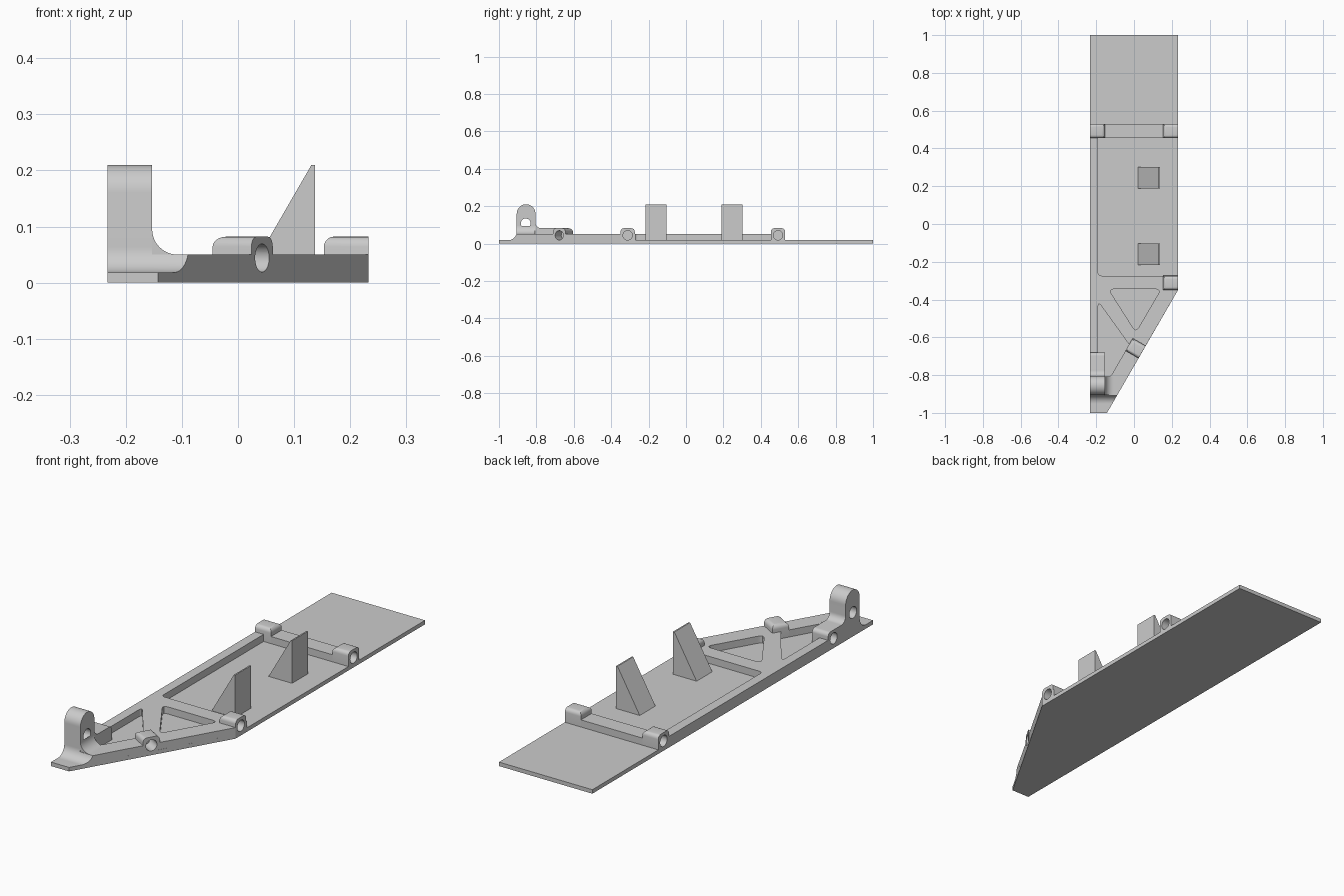
import bpy, bmesh
from math import radians, pi, cos, sin
from mathutils import Vector, Matrix

if "Cube" in bpy.data.objects:
    bpy.data.objects.remove(bpy.data.objects["Cube"])

HALF = 0.233      # half width of the plate
FLOOR = 0.018     # plate thickness
RIM = 0.05        # height of the raised frame
TOP = 0.082       # height of the bosses
HOLE_Z = 0.044

grey = bpy.data.materials.new("plain_grey")
grey.use_nodes = True
grey.diffuse_color = (0.6, 0.6, 0.6, 1)
grey.node_tree.nodes["Principled BSDF"].inputs["Base Color"].default_value = (0.6, 0.6, 0.6, 1)


def make(name, bm):
    bmesh.ops.recalc_face_normals(bm, faces=bm.faces)
    mesh = bpy.data.meshes.new(name)
    bm.to_mesh(mesh)
    bm.free()
    mesh.materials.append(grey)
    obj = bpy.data.objects.new(name, mesh)
    bpy.context.collection.objects.link(obj)
    return obj


def prism_mesh(points, low, high, axis):
    """Extrude a 2D outline along an axis: z takes (x, y), x takes (y, z), y takes (x, z)."""
    place = {"z": lambda a, b: (a, b, low), "x": lambda a, b: (low, a, b),
             "y": lambda a, b: (a, low, b)}[axis]
    bm = bmesh.new()
    face = bm.faces.new([bm.verts.new(place(*p)) for p in points])
    grown = bmesh.ops.extrude_face_region(bm, geom=[face])["geom"]
    step = Vector([(high - low) * (axis == a) for a in "xyz"])
    bmesh.ops.translate(bm, vec=step, verts=[g for g in grown if isinstance(g, bmesh.types.BMVert)])
    return bm


def arc(cx, cy, r, start, end, steps=12):
    angles = [radians(start + (end - start) * i / steps) for i in range(steps + 1)]
    return [(cx + r * cos(a), cy + r * sin(a)) for a in angles]


def rounded(corners, steps=6):
    """Turn (x, y) and (x, y, radius) corners into an outline."""
    out = []
    for i, (x, y, *radius) in enumerate(corners):
        p = Vector((x, y))
        if not radius:
            out.append((x, y))
            continue
        before = Vector(corners[i - 1][:2])
        after = Vector(corners[(i + 1) % len(corners)][:2])
        a = p + (before - p).normalized() * radius[0]
        b = p + (after - p).normalized() * radius[0]
        for s in range(steps + 1):
            t = s / steps
            out.append(tuple(a * (1 - t) ** 2 + p * 2 * t * (1 - t) + b * t * t))
    return out


def filled(name, outlines, low, high):
    """Slab from several outlines; inner outlines become openings."""
    curve = bpy.data.curves.new(name, "CURVE")
    curve.dimensions, curve.fill_mode = "2D", "BOTH"
    curve.extrude = (high - low) / 2
    for outline in outlines:
        spline = curve.splines.new("POLY")
        spline.points.add(len(outline) - 1)
        for point, (x, y) in zip(spline.points, outline):
            point.co = (x, y, 0, 1)
        spline.use_cyclic_u = True
    source = bpy.data.objects.new(name, curve)
    bpy.context.collection.objects.link(source)
    graph = bpy.context.evaluated_depsgraph_get()
    mesh = bpy.data.meshes.new_from_object(source.evaluated_get(graph))
    bm = bmesh.new()
    bm.from_mesh(mesh)
    bpy.data.objects.remove(source)
    bpy.data.meshes.remove(mesh)
    bmesh.ops.remove_doubles(bm, verts=bm.verts, dist=0.0001)
    bmesh.ops.translate(bm, vec=(0, 0, (low + high) / 2), verts=bm.verts)
    return make(name, bm)


def smooth(obj):
    bpy.ops.object.select_all(action="DESELECT")
    obj.select_set(True)
    bpy.context.view_layer.objects.active = obj
    bpy.ops.object.shade_smooth_by_angle(angle=radians(30))


def drill(target, x, y, z, radius, depth):
    """Round hole running along +x from just outside a wall."""
    bm = bmesh.new()
    bmesh.ops.create_cone(bm, cap_ends=True, segments=32, radius1=radius, radius2=radius,
                          depth=depth + 0.02)
    bm.transform(Matrix.Translation((x + depth / 2 - 0.01, y, z)) @ Matrix.Rotation(pi / 2, 4, "Y"))
    cutter = make("drill", bm)
    mod = target.modifiers.new("hole", "BOOLEAN")
    mod.operation, mod.solver, mod.object = "DIFFERENCE", "EXACT", cutter
    bpy.context.view_layer.objects.active = target
    bpy.ops.object.modifier_apply(modifier=mod.name)
    bpy.data.objects.remove(cutter)


def boss(name, x, y, angle):
    """Rounded block with a blind hole, running inward from an edge."""
    bm = bmesh.new()
    bmesh.ops.create_cube(bm, size=1)
    bmesh.ops.scale(bm, vec=(0.08, 0.076, TOP - FLOOR), verts=bm.verts)
    bmesh.ops.translate(bm, vec=(0.04, 0, (TOP + FLOOR) / 2), verts=bm.verts)
    soft = [e for e in bm.edges if all(v.co.z > RIM for v in e.verts)
            and any(v.co.x > 0.04 for v in e.verts)]
    bmesh.ops.bevel(bm, geom=soft, offset=0.018, segments=5, profile=0.5, affect="EDGES")
    obj = make(name, bm)
    drill(obj, 0, 0, HOLE_Z, 0.025, 0.065)
    obj.data.transform(Matrix.Translation((x, y, 0)) @ Matrix.Rotation(angle, 4, "Z"))
    smooth(obj)


# Thin base plate with the slanted front corner
plate = [(-HALF, 1), (-HALF, -1), (-0.143, -1), (HALF, -0.35), (HALF, 1)]
make("base_plate", prism_mesh(plate, 0, FLOOR, "z"))

# Raised frame: side rail with ribs, front arm and rear crossbar, with a triangular opening
rail = [(-HALF, 0.454), (-HALF, -0.68), (-0.19, -0.68), (-0.19, -0.41, 0.03), (-0.026, -0.638),
        (-0.007, -0.605), (0.062, -0.645), (HALF, -0.35), (0.153, -0.35), (0.153, -0.274),
        (-0.19, -0.274, 0.018), (-0.19, 0.454)]
opening = [(-0.135, -0.345, 0.03), (0.143, -0.345, 0.03), (0.01, -0.573, 0.03)]
arm = [(-0.153, -0.907), (-0.089, -0.907), (0.024, -0.711), (-0.045, -0.671),
       (-0.125, -0.81, 0.02), (-0.153, -0.81)]
bar = [(-0.153, 0.454), (0.153, 0.454), (0.153, 0.53), (-0.153, 0.53)]
smooth(filled("raised_frame", [rounded(o) for o in (rail, opening, arm, bar)], FLOOR, RIM))
# Closing strip between the side boss and the pocket edge
make("pocket_edge", prism_mesh([(0.153, -0.274), (HALF, -0.274), (HALF, -0.27), (0.153, -0.27)],
                               FLOOR, RIM, "z"))

# Bosses on the side walls and on the slanted edge
boss("rear_left_boss", HALF, 0.492, pi)
boss("rear_right_boss", -HALF, 0.492, 0)
boss("front_left_boss", HALF, -0.312, pi)
boss("slanted_boss", 0.043, -0.678, radians(150))

# Upright lug with a low block behind it, a through hole and a blind hole
side = arc(-0.95, 0.063, 0.045, 270, 360)
side += arc(-0.855, 0.16, 0.05, 180, 0, 20)
side += arc(-0.775, 0.112, 0.03, 180, 270, 8)
side += arc(-0.698, TOP - 0.018, 0.018, 90, 0, 6) + [(-0.68, FLOOR)]
lug = make("lug", prism_mesh(side, -HALF, -0.153, "x"))
drill(lug, -HALF, -0.857, 0.108, 0.026, 0.12)
drill(lug, -HALF, -0.72, HOLE_Z, 0.025, 0.065)
smooth(lug)

# Fillet from the lug onto the arm
corner = [(-0.153, RIM)] + arc(-0.108, RIM + 0.045, 0.045, 180, 270)
smooth(make("lug_fillet", prism_mesh(corner, -0.905, -0.808, "y")))

# Hollow curve from the arm to the front lip, trimmed along the slanted edge
sweep = arc(-0.95, 0.063, 0.045, 270, 343) + [(-0.907, FLOOR)]
bm = prism_mesh(sweep, -0.153, 0, "x")
cut = bmesh.ops.bisect_plane(bm, geom=bm.verts[:] + bm.edges[:] + bm.faces[:], dist=0.00001,
                             plane_co=(HALF, -0.35, 0), plane_no=(0.65, -0.376, 0), clear_outer=True)
rim_edges = [g for g in cut["geom_cut"] if isinstance(g, bmesh.types.BMEdge)]
bmesh.ops.contextual_create(bm, geom=rim_edges)
smooth(make("front_sweep", bm))

# Two wedges standing in the main pocket
for name, y in (("front_wedge", -0.16), ("rear_wedge", 0.245)):
    ramp = [(0.02, FLOOR), (0.1375, FLOOR), (0.1375, 0.21), (0.131, 0.21)]
    make(name, prism_mesh(ramp, y - 0.056, y + 0.056, "y"))
